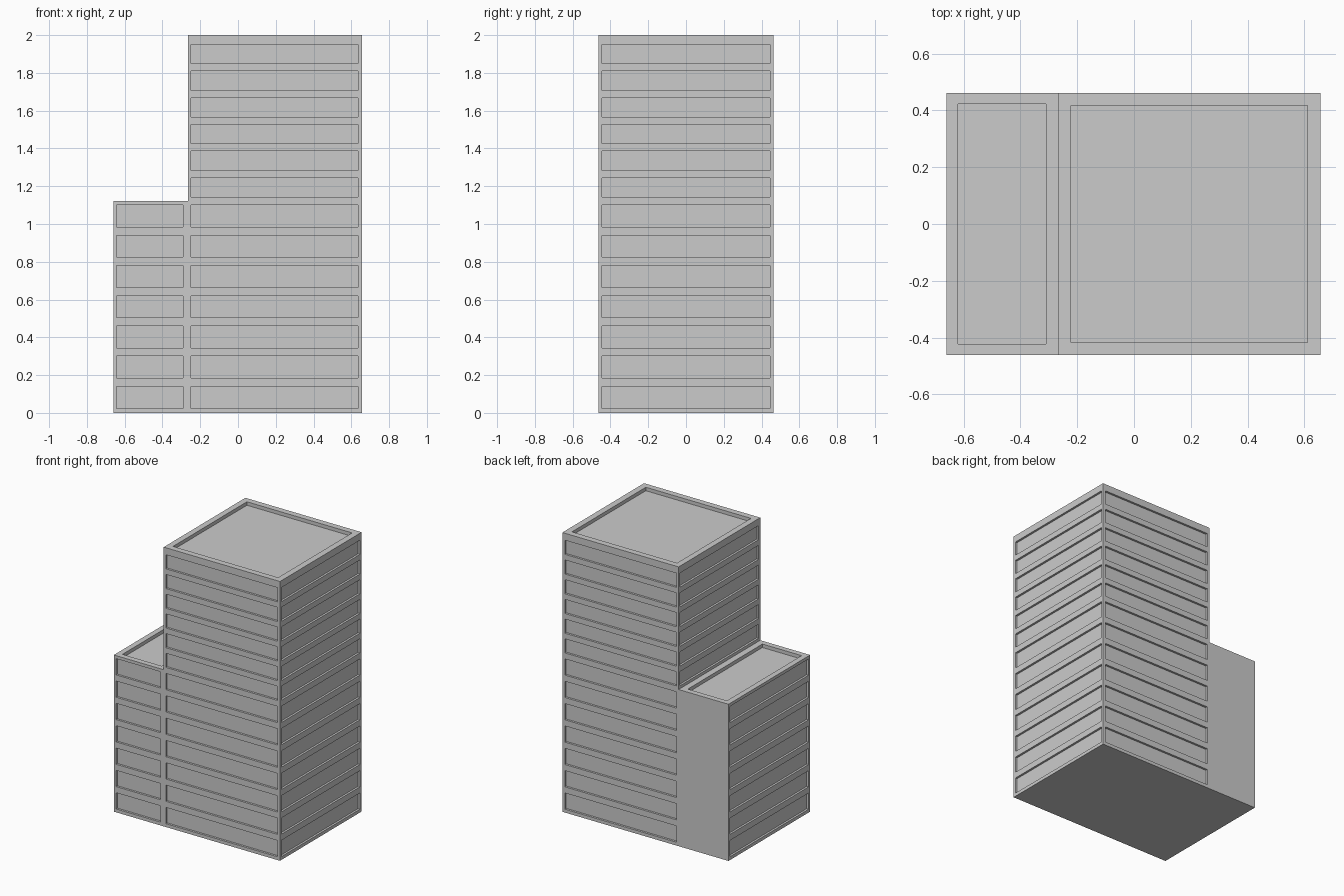
import bpy
import bmesh

if "Cube" in bpy.data.objects:
    bpy.data.objects.remove(bpy.data.objects["Cube"])

X0, XS, X1 = -0.66, -0.265, 0.656   # annex side, step, tower side
Y = 0.462                           # half depth
H_LOW, H_TOP = 1.122, 2.0
DEPTH, ROOF_DEPTH, OUT = 0.015, 0.025, 0.05


def make_object(name, bm):
    bmesh.ops.recalc_face_normals(bm, faces=bm.faces)
    mesh = bpy.data.meshes.new(name)
    bm.to_mesh(mesh)
    bm.free()
    ob = bpy.data.objects.new(name, mesh)
    bpy.context.collection.objects.link(ob)
    return ob


def add_box(bm, x, y, z):
    verts = bmesh.ops.create_cube(bm, size=1)["verts"]
    for v in verts:
        v.co = [(a + b) / 2 + c * (b - a) for (a, b), c in zip((x, y, z), v.co)]


# Stepped body: profile extruded along the depth
bm = bmesh.new()
profile = [(X0, 0), (X1, 0), (X1, H_TOP), (XS, H_TOP), (XS, H_LOW), (X0, H_LOW)]
face = bm.faces.new([bm.verts.new((x, -Y, z)) for x, z in profile])
ext = bmesh.ops.extrude_face_region(bm, geom=[face])["geom"]
bmesh.ops.translate(bm, vec=(0, 2 * Y, 0),
                    verts=[g for g in ext if isinstance(g, bmesh.types.BMVert)])
building = make_object("building", bm)

# Window bands: seven tall lower floors and six shorter upper floors
lower = [(0.024 + i * 0.16, 0.140 + i * 0.16) for i in range(7)]
upper = [(1.143 + i * 0.1412, 1.244 + i * 0.1412) for i in range(6)]
front, back = (-Y - OUT, -Y + DEPTH), (Y - DEPTH, Y + OUT)
tower_x, annex_x, side_y = (-0.248, 0.636), (-0.642, -0.290), (-0.444, 0.444)

bm = bmesh.new()
for z in lower + upper:
    add_box(bm, tower_x, front, z)
    add_box(bm, tower_x, back, z)
    add_box(bm, (X1 - DEPTH, X1 + OUT), side_y, z)
for z in lower:
    add_box(bm, annex_x, front, z)
    add_box(bm, (X0 - OUT, X0 + DEPTH), side_y, z)
for z in upper:
    add_box(bm, (XS - OUT, XS + DEPTH), side_y, z)

# Sunken roofs behind low parapets
add_box(bm, (-0.222, 0.611), (-0.418, 0.418), (H_TOP - ROOF_DEPTH, H_TOP + OUT))
add_box(bm, (-0.62, -0.31), (-0.422, 0.422), (H_LOW - ROOF_DEPTH, H_LOW + 0.015))
cutter = make_object("recess_cutter", bm)
cutter.hide_render = True

# Carve the recesses
mod = building.modifiers.new("recesses", "BOOLEAN")
mod.operation = "DIFFERENCE"
mod.solver = "EXACT"
mod.object = cutter
bpy.context.view_layer.objects.active = building
building.select_set(True)
bpy.ops.object.modifier_apply(modifier=mod.name)
bpy.data.objects.remove(cutter)
